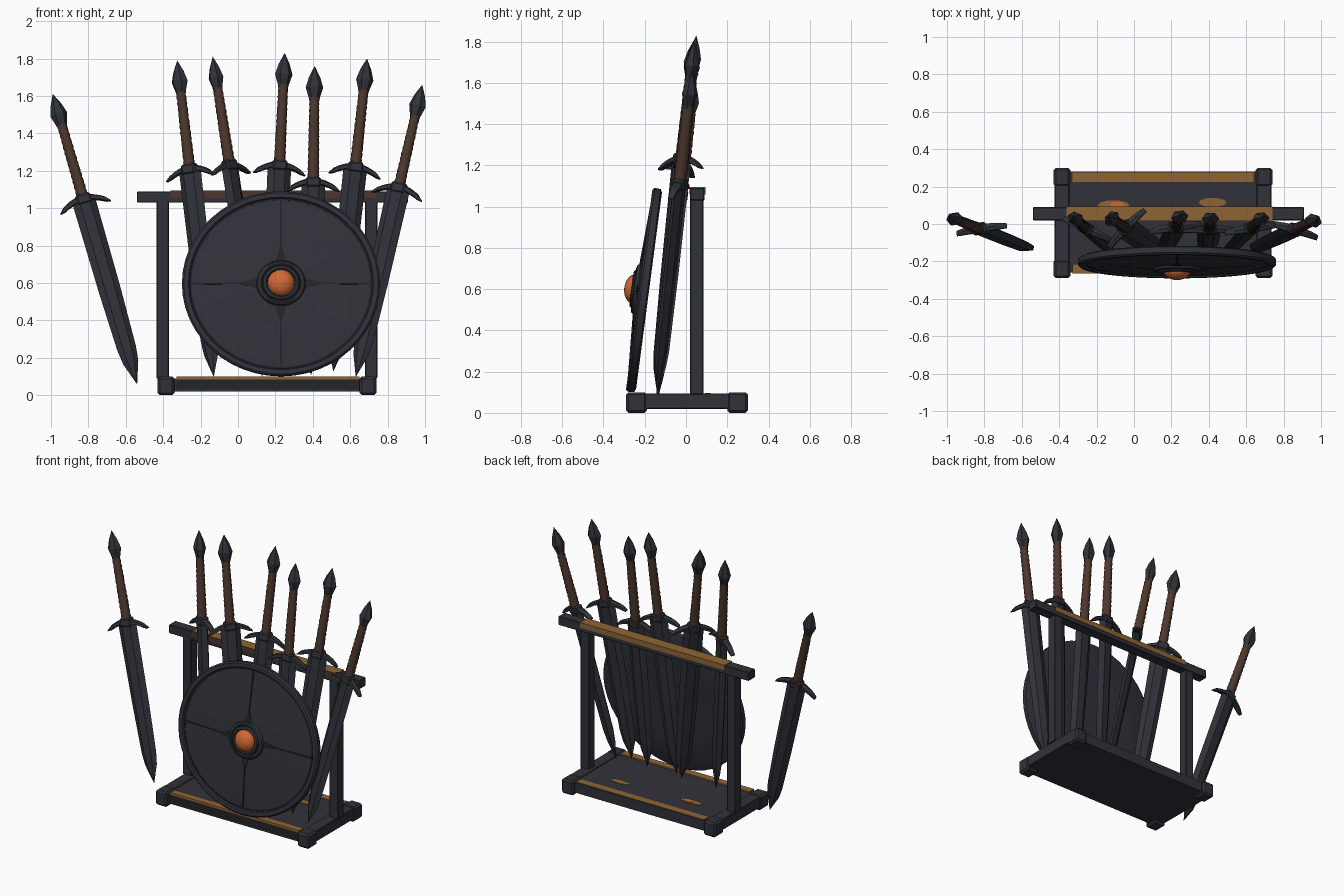
import bpy, bmesh, math
from mathutils import Matrix, Vector

cube = bpy.data.objects.get("Cube")
if cube:
    bpy.data.objects.remove(cube, do_unlink=True)


def material(name, rgb):
    m = bpy.data.materials.new(name)
    m.use_nodes = True
    m.diffuse_color = (*rgb, 1)
    bsdf = m.node_tree.nodes["Principled BSDF"]
    bsdf.inputs["Base Color"].default_value = (*rgb, 1)
    bsdf.inputs["Roughness"].default_value = 0.8
    return m


CHARCOAL = material("charcoal", (0.031, 0.032, 0.042))
SOOT = material("soot_black", (0.017, 0.018, 0.022))
LEATHER = material("brown_leather", (0.075, 0.038, 0.026))
GOLD = material("worn_gold_wood", (0.27, 0.13, 0.035))
ORANGE = material("orange_copper", (0.62, 0.14, 0.035))


def finish(name, bm, mats, matrix=Matrix(), smooth=None, rule=None):
    bmesh.ops.recalc_face_normals(bm, faces=bm.faces)
    if rule:
        for f in bm.faces:
            f.material_index = rule(f)
    mesh = bpy.data.meshes.new(name)
    bm.to_mesh(mesh)
    bm.free()
    ob = bpy.data.objects.new(name, mesh)
    bpy.context.collection.objects.link(ob)
    for m in mats:
        mesh.materials.append(m)
    ob.matrix_world = matrix
    if smooth:
        bpy.ops.object.select_all(action="DESELECT")
        ob.select_set(True)
        bpy.context.view_layer.objects.active = ob
        bpy.ops.object.shade_smooth_by_angle(angle=math.radians(smooth))
    return ob


def box(name, x, y, z, mats, bevel=0.0, rule=None, matrix=Matrix()):
    bm = bmesh.new()
    size = Matrix.Diagonal((x[1] - x[0], y[1] - y[0], z[1] - z[0], 1))
    mid = Matrix.Translation([(a + b) / 2 for a, b in (x, y, z)])
    bmesh.ops.create_cube(bm, size=1, matrix=mid @ size)
    if bevel:
        bmesh.ops.bevel(bm, geom=bm.edges[:], offset=bevel, segments=1, affect="EDGES")
    return finish(name, bm, mats, matrix, rule=rule)


def loft(name, rings, mats, matrix=Matrix(), smooth=35, rule=None):
    """Skin a list of equal-length point rings and cap both ends."""
    bm = bmesh.new()
    loops = [[bm.verts.new(p) for p in ring] for ring in rings]
    n = len(loops[0])
    for a, b in zip(loops, loops[1:]):
        for i in range(n):
            j = (i + 1) % n
            bm.faces.new((a[i], a[j], b[j], b[i]))
    bm.faces.new(loops[0])
    bm.faces.new(loops[-1])
    bmesh.ops.remove_doubles(bm, verts=bm.verts, dist=0.0003)
    return finish(name, bm, mats, matrix, smooth, rule)


def lathe(name, profile, sides, mats, matrix=Matrix(), sx=1, sy=1, smooth=35, rule=None):
    rings = [[(max(r, 0.0002) * sx * math.cos(t), max(r, 0.0002) * sy * math.sin(t), z)
              for t in (2 * math.pi * i / sides for i in range(sides))]
             for r, z in profile]
    return loft(name, rings, mats, matrix, smooth, rule)


# Stand: base plate, side beams, corner blocks, posts and top bar
box("base_plate", (-0.40, 0.71), (-0.26, 0.28), (0.02, 0.09), [CHARCOAL])
for side, x0, x1 in (("right", -0.43, -0.34), ("left", 0.65, 0.74)):
    box(f"{side}_base_beam", (x0 + 0.005, x1 - 0.005), (-0.28, 0.28), (0.02, 0.095), [CHARCOAL], 0.004)
    for end, y0 in (("front", -0.29), ("back", 0.20)):
        box(f"{side}_{end}_corner", (x0, x1), (y0, y0 + 0.10), (0, 0.1), [CHARCOAL], 0.012)
for side, x in (("right", -0.435), ("left", 0.68)):
    box(f"{side}_post", (x, x + 0.065), (0.02, 0.085), (0.09, 1.05), [CHARCOAL], 0.004)
box("top_bar", (-0.54, 0.91), (0.02, 0.09), (1.03, 1.09), [CHARCOAL], 0.004)


# Worn wood: gold on top and back, brown leather tone on the front
def worn(f):
    return 1 if f.normal.y < -0.5 else 0


box("top_bar_worn_wood", (-0.36, 0.74), (0.017, 0.094), (1.058, 1.094), [GOLD, LEATHER], rule=worn)
box("front_edge_worn_wood", (-0.33, 0.65), (-0.265, -0.215), (0.085, 0.099), [GOLD])
box("front_edge_brown", (-0.33, 0.65), (-0.264, -0.255), (0.03, 0.085), [LEATHER, SOOT],
    rule=lambda f: 1)
box("back_edge_worn_wood", (-0.33, 0.64), (0.225, 0.275), (0.086, 0.093), [GOLD])
for name, x, y, r, mat in (("right_worn_patch", -0.11, 0.10, 0.085, GOLD),
                           ("left_worn_patch", 0.42, 0.115, 0.075, GOLD),
                           ("copper_patch", -0.09, 0.105, 0.04, ORANGE)):
    top = 0.096 if mat == ORANGE else 0.094
    lathe(name, [(r, 0.088), (r, top)], 10, [mat], Matrix.Translation((x, y, 0)), sy=0.33)

# Shield: dished disc with raised rim, boss ring, copper dome and seams
SHIELD = Matrix.Translation((0.23, -0.205, 0.595)) @ Matrix.Rotation(math.radians(82.5), 4, "X")
WIDE, TALL = 1.0, 0.94
lathe("shield", [(0, -0.012), (0.30, -0.018), (0.51, -0.026), (0.528, -0.018), (0.53, 0.012),
                 (0.52, 0.022), (0.495, 0.022), (0.488, 0.012), (0.30, 0.024), (0.14, 0.032), (0, 0.034)],
      48, [CHARCOAL], SHIELD, WIDE, TALL)
lathe("shield_rim_groove", [(0.478, 0.010), (0.478, 0.0155), (0.488, 0.0145), (0.488, 0.008)],
      48, [SOOT], SHIELD, WIDE, TALL)
lathe("boss_ring", [(0.135, 0.025), (0.125, 0.045), (0.108, 0.05), (0.10, 0.044), (0.095, 0.056),
                    (0.082, 0.06), (0.072, 0.045)], 28, [CHARCOAL, SOOT], SHIELD, WIDE, TALL,
      rule=lambda f: int(0.098 < f.calc_center_median().xy.length < 0.112))
DOME = [(0.072 * math.cos(a), 0.045 + 0.05 * math.sin(a)) for a in (i * math.pi / 12 for i in range(7))]
lathe("copper_dome", DOME, 20, [ORANGE], SHIELD, smooth=60)
for i in range(4):
    turn = SHIELD @ Matrix.Diagonal((WIDE, TALL, 1, 1)) @ Matrix.Rotation(i * math.pi / 2, 4, "Z")
    lean = Matrix.Translation((0.31, 0, 0.0245)) @ Matrix.Rotation(math.radians(3), 4, "Y")
    box(f"shield_seam_{i + 1}", (-0.18, 0.17), (-0.005, 0.005), (-0.004, 0.004), [SOOT], matrix=turn @ lean)
    # leather-like flare where the seam meets the boss
    loft(f"seam_flare_{i + 1}", [[(0.12, s * 0.03, z) for s, z in ((-1, 0.025), (1, 0.025), (1, 0.036), (-1, 0.036))],
                                 [(0.21, s * 0.006, z) for s, z in ((-1, 0.022), (1, 0.022), (1, 0.032), (-1, 0.032))]],
         [SOOT], turn)


# Swords: local z runs towards the pommel, local x along the guard
def sword(index, pommel, guard, tip, turn):
    pommel, tip = Vector(pommel), Vector(tip)
    up = (pommel - tip).normalized()
    a = math.radians(turn)
    across = Vector((math.cos(a), math.sin(a), 0))
    across = (across - up * across.dot(up)).normalized()
    depth = up.cross(across)
    m = Matrix((across, depth, up)).transposed().to_4x4()
    total = (pommel - tip).length
    m.translation = tip + up * (total * (guard - tip.z) / (pommel.z - tip.z))
    length = (m.translation - tip).length
    top = total - length

    def section(z, w, t):
        return [(w, 0, z), (w * 0.45, t, z), (-w * 0.45, t, z), (-w, 0, z), (-w * 0.45, -t, z), (w * 0.45, -t, z)]

    loft(f"sword_{index}_blade", [section(0, 0.064, 0.024), section(-length * 0.5, 0.06, 0.024),
                                  section(-length + 0.2, 0.052, 0.022), section(-length + 0.12, 0.042, 0.016),
                                  section(-length, 0.001, 0.001)], [CHARCOAL], m, 20)
    # drooping crossguard with flared, pointed ends
    guard_rings = []
    for i in range(-6, 7):
        t = i / 6
        h = 0.004 if abs(i) == 6 else 0.020 - 0.006 * abs(t)
        d = 0.024 - 0.010 * abs(t)
        z = 0.012 - 0.05 * t * t
        guard_rings.append([(0.14 * t, -d, z - h * 0.6), (0.14 * t, 0, z - h), (0.14 * t, d, z - h * 0.6),
                            (0.14 * t, d, z + h * 0.6), (0.14 * t, 0, z + h), (0.14 * t, -d, z + h * 0.6)])
    loft(f"sword_{index}_guard", guard_rings, [CHARCOAL], m)
    box(f"sword_{index}_collar", (-0.04, 0.04), (-0.03, 0.03), (-0.02, 0.038), [CHARCOAL], 0.01, matrix=m)
    # wrapped grip, rippled along its length
    steps = 25
    grip = [((0.030 - 0.005 * k / steps) + (0.002 if k % 2 else -0.001), 0.03 + (top - 0.20) * k / steps)
            for k in range(steps + 1)]
    lathe(f"sword_{index}_grip", grip, 10, [LEATHER], m, smooth=40)
    lathe(f"sword_{index}_pommel", [(0.024, top - 0.20), (0.030, top - 0.17), (0.047, top - 0.115),
                                    (0.030, top - 0.06), (0, top)], 6, [CHARCOAL], m, sy=0.8, smooth=20)


SWORDS = (
    ((-0.99, 0.04, 1.61), 1.04, (-0.54, -0.14, 0.06), 7),
    ((-0.325, 0.04, 1.79), 1.20, (-0.13, -0.14, 0.10), -25),
    ((-0.135, 0.04, 1.81), 1.22, (0.13, -0.14, 0.10), 46),
    ((0.25, 0.05, 1.83), 1.22, (0.17, -0.14, 0.12), 9),
    ((0.41, 0.04, 1.76), 1.13, (0.39, -0.14, 0.11), 0),
    ((0.69, 0.04, 1.80), 1.21, (0.51, -0.14, 0.13), 9),
    ((0.985, 0.03, 1.66), 1.10, (0.63, -0.14, 0.10), -15),
)
for number, data in enumerate(SWORDS, 1):
    sword(number, *data)
